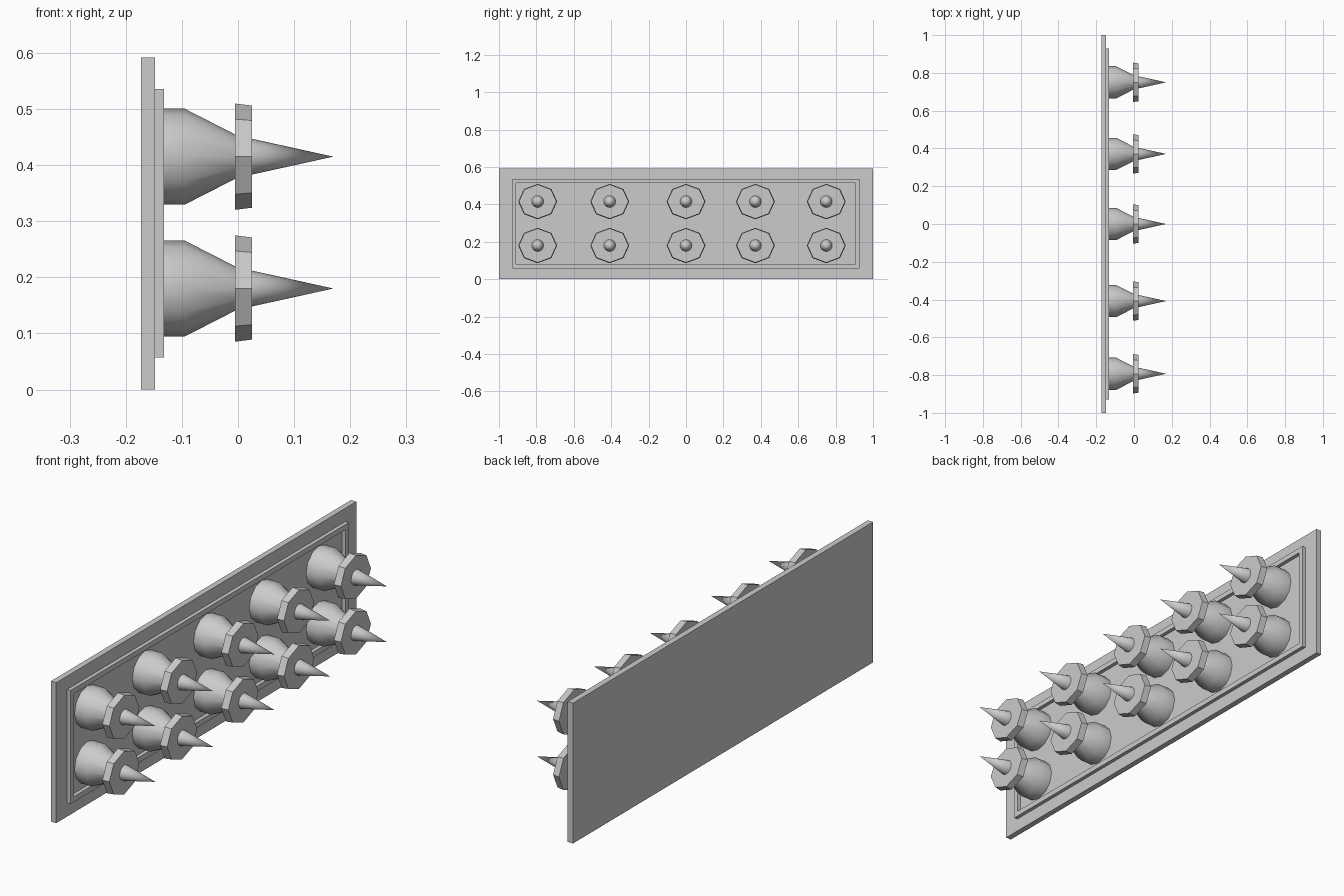
import bpy, bmesh, math

if "Cube" in bpy.data.objects:
    bpy.data.objects.remove(bpy.data.objects["Cube"])

def finish(bm, name, smooth=None):
    bmesh.ops.recalc_face_normals(bm, faces=bm.faces)
    me = bpy.data.meshes.new(name)
    bm.to_mesh(me)
    bm.free()
    ob = bpy.data.objects.new(name, me)
    bpy.context.collection.objects.link(ob)
    if smooth:
        bpy.ops.object.select_all(action='DESELECT')
        ob.select_set(True)
        bpy.context.view_layer.objects.active = ob
        bpy.ops.object.shade_smooth_by_angle(angle=math.radians(smooth))
    return ob

def box(name, lo, hi):
    bm = bmesh.new()
    bmesh.ops.create_cube(bm, size=1)
    for v in bm.verts:
        v.co = [(a + b) / 2 + c * (b - a) for a, b, c in zip(lo, hi, v.co)]
    return finish(bm, name)

def turned(name, profile, sides, y, z, sy=1, sz=1, turn=0, smooth=None):
    """Closed solid along x from (x, radius) points; radius 0 makes a tip."""
    bm = bmesh.new()
    rings = []
    for x, r in profile:
        if r == 0:
            rings.append([bm.verts.new((x, y, z))])
            continue
        angles = [2 * math.pi * i / sides + turn for i in range(sides)]
        rings.append([bm.verts.new((x, y + sy * r * math.cos(a), z + sz * r * math.sin(a)))
                      for a in angles])
    for a, b in zip(rings, rings[1:]):
        for i in range(sides):
            j = (i + 1) % sides
            if len(b) == 1:
                bm.faces.new((a[i], a[j], b[0]))
            else:
                bm.faces.new((a[i], a[j], b[j], b[i]))
    for ring in (rings[0], rings[-1]):
        if len(ring) > 2:
            bm.faces.new(ring)
    return finish(bm, name, smooth)

# Back plate
box("back_plate", (-0.173, -1, 0), (-0.148, 1, 0.592))

# Raised rectangular rim
bm = bmesh.new()
outer = [(-0.928, 0.057), (0.928, 0.057), (0.928, 0.536), (-0.928, 0.536)]
inner = [(-0.908, 0.08), (0.905, 0.08), (0.905, 0.514), (-0.908, 0.514)]
loops = [[bm.verts.new((x, y, z)) for y, z in pts]
         for pts, x in ((outer, -0.15), (outer, -0.132), (inner, -0.132), (inner, -0.15))]
for k in range(4):
    a, b = loops[k], loops[(k + 1) % 4]
    for i in range(4):
        j = (i + 1) % 4
        bm.faces.new((a[i], a[j], b[j], b[i]))
finish(bm, "raised_rim")

# Two rows of five studs: tapered base, octagonal collar, pointed spike
for z in (0.18, 0.415):
    for y in (-0.793, -0.408, 0.0, 0.371, 0.75):
        turned("stud_base", [(-0.15, 0.0855), (-0.095, 0.0855), (-0.004, 0.039)],
               12, y, z, smooth=40)
        turned("collar", [(-0.005, 0.104), (0.025, 0.100)], 8, y, z,
               sy=1.0, sz=0.91, turn=0.0)
        turned("spike", [(0.02, 0.033), (0.17, 0)], 16, y, z, smooth=40)
